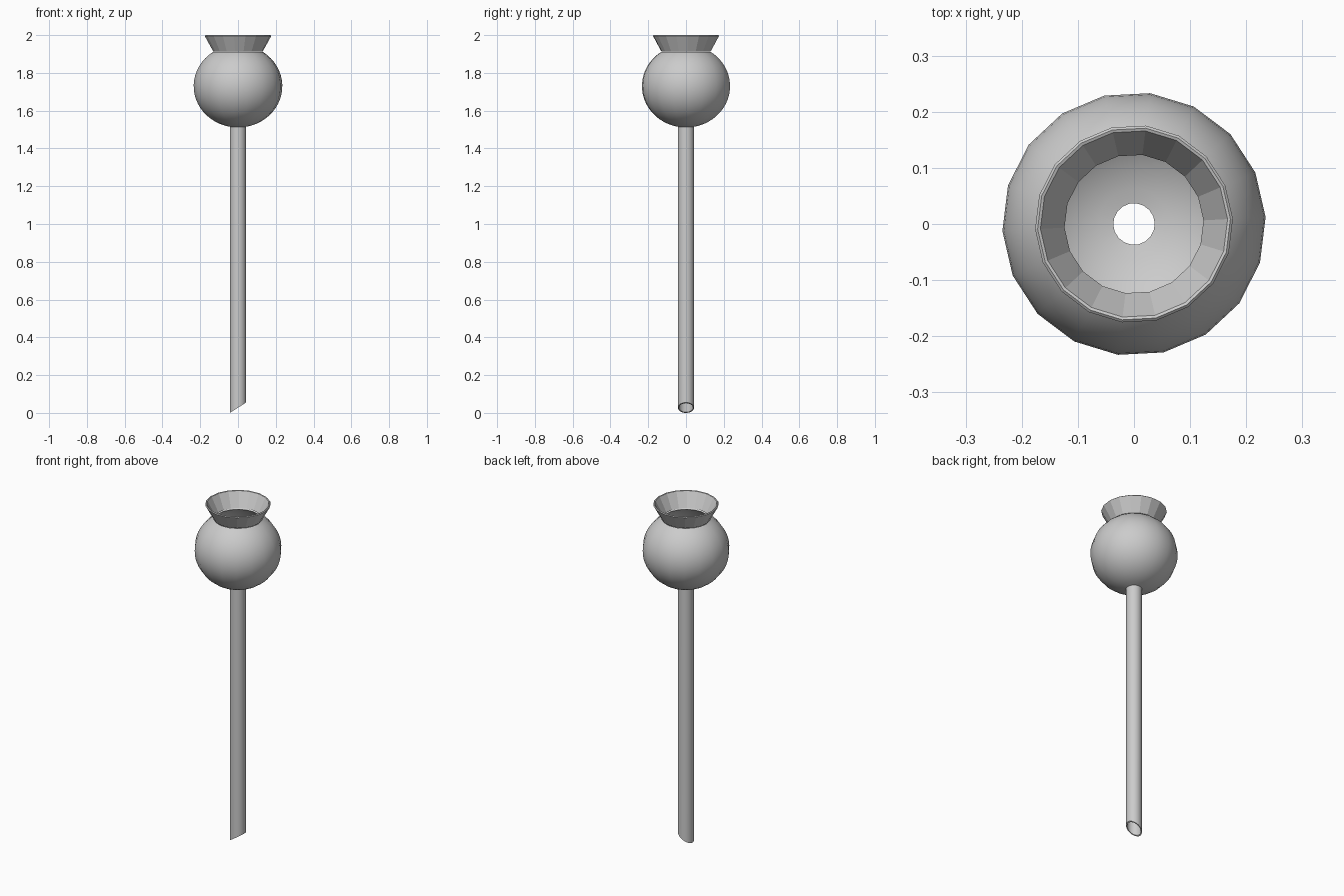
import bpy, bmesh
from math import sin, cos, pi, radians, sqrt, acos

if "Cube" in bpy.data.objects:
    bpy.data.objects.remove(bpy.data.objects["Cube"])

PHASE = radians(3)


def lathe(name, profile, sides, smooth):
    """Revolve a closed (radius, z) profile around the z axis."""
    bm = bmesh.new()
    rings = []
    for i in range(sides):
        a = PHASE + 2 * pi * i / sides
        rings.append([bm.verts.new((r * cos(a), r * sin(a), z)) for r, z in profile])
    n = len(profile)
    for i in range(sides):
        p, q = rings[i], rings[(i + 1) % sides]
        for j in range(n):
            k = (j + 1) % n
            bm.faces.new((p[j], q[j], q[k], p[k]))
    bmesh.ops.recalc_face_normals(bm, faces=bm.faces)
    mesh = bpy.data.meshes.new(name)
    bm.to_mesh(mesh)
    bm.free()
    obj = bpy.data.objects.new(name, mesh)
    bpy.context.collection.objects.link(obj)
    if smooth:
        bpy.ops.object.select_all(action='DESELECT')
        obj.select_set(True)
        bpy.context.view_layer.objects.active = obj
        bpy.ops.object.shade_smooth_by_angle(angle=radians(35))
    return obj


def arc(radius, height, centre, r_bottom, r_top, steps=20):
    """Ball outline from the stem hole up to the neck."""
    a0 = pi - acos(-sqrt(1 - (r_bottom / radius) ** 2))
    a0 = pi - a0
    a1 = acos(sqrt(1 - (r_top / radius) ** 2))
    return [(radius * sin(a), centre + height * cos(a))
            for a in (a0 + (a1 - a0) * i / steps for i in range(steps + 1))]


# Hollow ball with openings at the stem and the neck
outer = arc(0.235, 0.219, 1.73, 0.043, 0.131)
inner = arc(0.226, 0.211, 1.73, 0.037, 0.124)
lathe("bulb", outer + inner[::-1], 18, True)

# Flared mouth with flat facets and a small bevelled lip
lathe("flared_rim", [(0.131, 1.913), (0.1765, 1.996), (0.172, 2.0),
                     (0.167, 1.998), (0.124, 1.915)], 18, False)

# Long tube whose lower end is cut at a slant
stem = lathe("stem", [(0.043, 0), (0.043, 1.522), (0.037, 1.522), (0.037, 0)], 32, True)
for v in stem.data.vertices:
    if v.co.z < 0.5:
        v.co.z = 0.0275 + v.co.x * 0.0275 / 0.043
stem.data.update()
